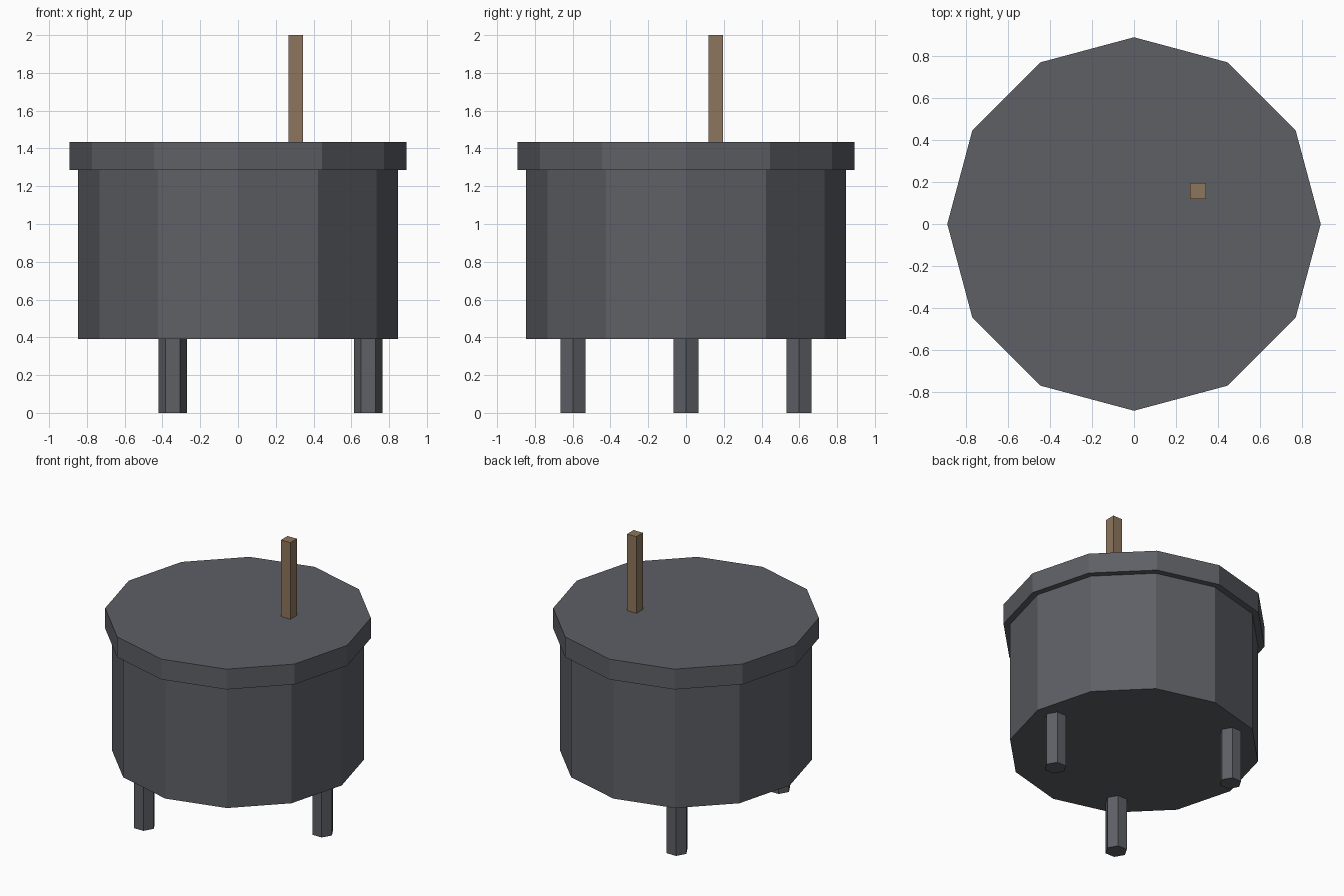
import bpy
import math

if "Cube" in bpy.data.objects:
    bpy.data.objects.remove(bpy.data.objects["Cube"])


def material(name, color):
    m = bpy.data.materials.new(name)
    m.diffuse_color = color
    m.use_nodes = True
    m.node_tree.nodes["Principled BSDF"].inputs["Base Color"].default_value = m.diffuse_color
    return m


iron = material("dark_iron", (0.11, 0.115, 0.13, 1))
wood = material("wood", (0.27, 0.18, 0.11, 1))


def prism(name, sides, radius, x, y, z0, z1, mat):
    """Upright flat-shaded prism with its first vertex on the +x axis."""
    bpy.ops.mesh.primitive_cylinder_add(
        vertices=sides, radius=radius, depth=z1 - z0,
        location=(x, y, (z0 + z1) / 2))
    ob = bpy.context.object
    if sides % 4:  # primitive starts on +y, so turn hexagons onto x
        ob.rotation_euler.z = math.pi / 2
    ob.name = name
    ob.data.materials.append(mat)
    return ob


# Twelve-sided pot and its overhanging rim
prism("pot_body", 12, 0.846, 0, 0, 0.39, 1.285, iron)
prism("pot_rim", 12, 0.891, 0, 0, 1.285, 1.435, iron)

# Three hexagonal legs evenly spaced around the base
for i in range(3):
    a = i * math.tau / 3
    prism(f"leg_{i + 1}", 6, 0.076, 0.69 * math.cos(a), 0.69 * math.sin(a), 0, 0.39, iron)

# Square wooden stirring stick standing out of the top
bpy.ops.mesh.primitive_cube_add(size=1, location=(0.306, 0.157, 1.7175))
stick = bpy.context.object
stick.name = "stirring_stick"
stick.scale = (0.076, 0.076, 0.565)
stick.data.materials.append(wood)
